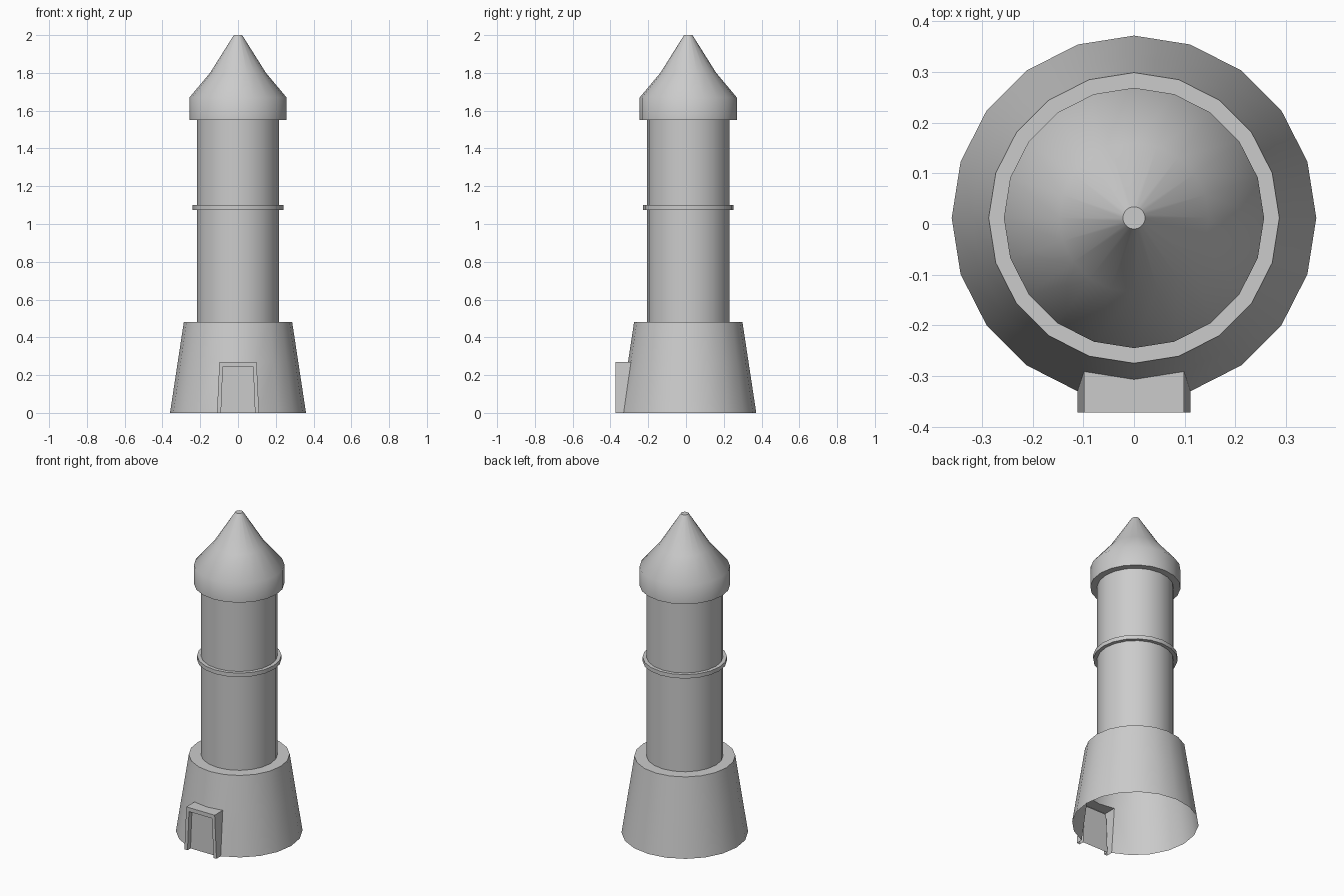
import bpy, math

if "Cube" in bpy.data.objects:
    bpy.data.objects.remove(bpy.data.objects["Cube"])

SIDES = 20
CY = 0.012          # tower axis sits slightly behind the porch
DOOR_TOP = 0.27
PORCH_Y = -0.372


def wall_r(z):
    return 0.36 + (0.287 - 0.36) * z / 0.48


def ring_point(r, z, i):
    a = 2 * math.pi * i / SIDES
    return (r * math.cos(a), CY + r * math.sin(a), z)


def make(name, verts, faces):
    mesh = bpy.data.meshes.new(name)
    mesh.from_pydata(verts, [], faces)
    mesh.update()
    ob = bpy.data.objects.new(name, mesh)
    bpy.context.collection.objects.link(ob)
    bpy.ops.object.select_all(action='DESELECT')
    ob.select_set(True)
    bpy.context.view_layer.objects.active = ob
    bpy.ops.object.shade_smooth_by_angle(angle=math.radians(45))
    return ob


def lathe(name, profile, cap_top=False, skip=()):
    """Spin an (r, z) profile; skip holds (row, side) cells left open."""
    verts = [ring_point(r, z, i) for r, z in profile for i in range(SIDES)]
    faces = []
    for k in range(len(profile) - 1):
        for i in range(SIDES):
            if (k, i) in skip:
                continue
            j = (i + 1) % SIDES
            a, b = k * SIDES, (k + 1) * SIDES
            faces.append((a + i, a + j, b + j, b + i))
    if cap_top:
        n = (len(profile) - 1) * SIDES
        faces.append(tuple(range(n, n + SIDES)))
    return make(name, verts, faces)


# Flared base, open below, with a doorway two sides wide and a flat ledge
lathe("base", [(0.36, 0), (wall_r(DOOR_TOP), DOOR_TOP), (0.287, 0.48), (0.218, 0.48)],
      skip={(0, 14), (0, 15)})

# Column with its thin raised band
lathe("column", [(0.218, 0.48), (0.218, 1.075), (0.24, 1.075), (0.24, 1.10),
                 (0.218, 1.10), (0.218, 1.55)])

# Overhanging pointed roof
lathe("roof", [(0.218, 1.55), (0.257, 1.55), (0.257, 1.67), (0.148, 1.80), (0.022, 2.0)],
      cap_top=True)


# Porch: doorway pulled forward to a flat front with a recessed door
def arch(half_bottom, half_top, top, y):
    return [(-half_bottom, y, 0), (-half_top, y, top), (half_top, y, top), (half_bottom, y, 0)]


rt = wall_r(DOOR_TOP)
back = [ring_point(0.36, 0, 14), ring_point(rt, DOOR_TOP, 14),
        ring_point(rt, DOOR_TOP, 16), ring_point(0.36, 0, 16)]
hb, ht = back[3][0], back[2][0]
loops = [back, arch(hb, ht, DOOR_TOP, PORCH_Y),
         arch(0.09, 0.08, 0.245, PORCH_Y), arch(0.09, 0.08, 0.245, PORCH_Y + 0.03)]
verts = [p for loop in loops for p in loop] + [ring_point(rt, DOOR_TOP, 15)]
faces = []
for k in range(3):
    for i in range(3):
        a, b = 4 * k + i, 4 * k + i + 4
        if (k, i) == (0, 1):
            faces.append((a, b, b + 1, a + 1, 16))   # roof follows the wall corner
        else:
            faces.append((a, b, b + 1, a + 1))
faces.append((12, 15, 14, 13))
make("porch", verts, faces)
